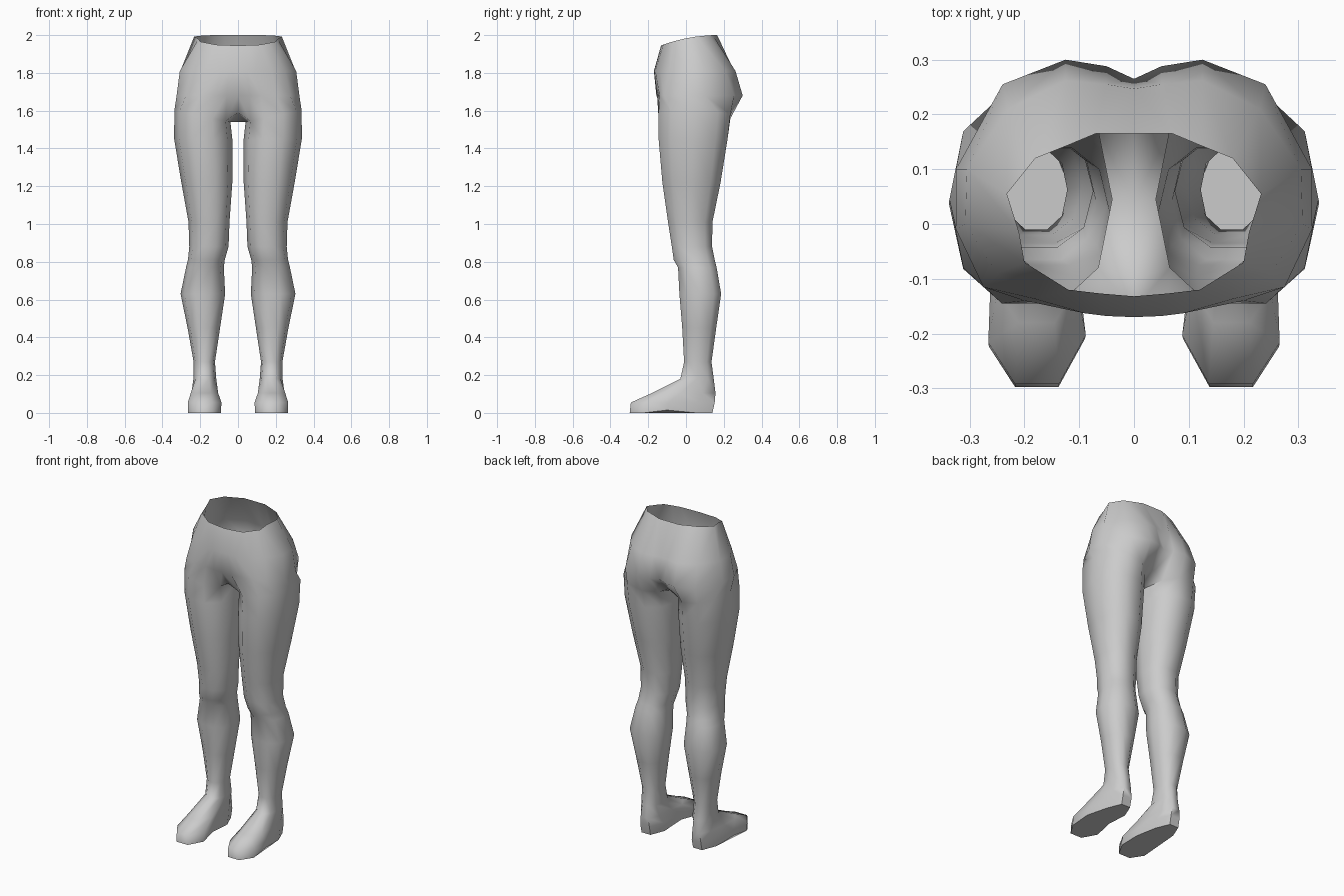
import bpy, bmesh, math

default_cube = bpy.data.objects.get("Cube")
if default_cube:
    bpy.data.objects.remove(default_cube, do_unlink=True)

SIDES = 10

# Plain grey surface
grey = bpy.data.materials.new("plain grey")
grey.use_nodes = True
colour = (0.6, 0.6, 0.6, 1)
grey.diffuse_color = colour
grey.node_tree.nodes["Principled BSDF"].inputs["Base Color"].default_value = colour


def soft(value, power=0.88):
    """Slightly squared circle component."""
    return math.copysign(abs(value) ** power, value)


# Unit outlines, both starting at the inner front and running outward
angles = [math.radians(252 + 36 * i) for i in range(SIDES)]
limb_outline = [(soft(math.cos(a)), soft(math.sin(a)) / soft(math.sin(math.radians(72)))) for a in angles]
foot_outline = [(-.45, -1), (.45, -1), (1, -.66), (.95, -.1), (.75, .6),
                (.35, 1), (-.35, 1), (-.75, .6), (-.85, -.1), (-1, -.6)]

# Limb rings: height, inner x, outer x, front y, back y
limb_rings = [
    (1.54, .04, .337, -.145, .235),
    (1.45, .03, .338, -.145, .22),
    (1.22, .03, .3, -.125, .183),
    (1.01, .045, .262, -.095, .14),
    (.88, .05, .258, -.075, .138),
    (.81, .07, .265, -.065, .152),
    (.77, .075, .275, -.042, .162),
    (.63, .068, .304, -.035, .186),
    (.45, .095, .267, -.02, .16),
    (.27, .122, .235, -.01, .135),
    (.18, .115, .236, -.03, .147),
]
foot_rings = [
    (.105, .105, .25, -.18, .156),
    (.055, .088, .266, -.292, .152),
    (0, .09, .265, -.298, .14),
]

# Pelvis half outlines from centre front round the side to centre back
hip_outline = [(0, -.157), (.06, -.153), (.12, -.145), (.2, -.14), (.275, -.115), (.325, -.01),
               (.325, .1), (.24, .255), (.125, .3), (.05, .288), (0, .265)]
belly_outline = [(0, -.17), (.05, -.168), (.09, -.163), (.18, -.137), (.25, -.09), (.308, 0),
                 (.305, .1), (.23, .21), (.125, .262), (.05, .255), (0, .247)]
waist_outline = [(0, -.132), (.06, -.127), (.12, -.12), (.16, -.095), (.2, -.07), (.21, -.015),
                 (.232, .055), (.18, .12), (.125, .142), (.07, .165), (0, .165)]

bm = bmesh.new()


def make_ring(outline, ring):
    z, inner, outer, front, back = ring
    cx, rx = (inner + outer) / 2, (outer - inner) / 2
    cy, ry = (front + back) / 2, (back - front) / 2
    return [bm.verts.new((cx + u * rx, cy + v * ry, z)) for u, v in outline]


def bridge(upper, lower, closed):
    count = len(upper)
    for i in range(count if closed else count - 1):
        j = (i + 1) % count
        bm.faces.new((upper[i], lower[i], lower[j], upper[j]))


# Leg and foot
rings = [make_ring(limb_outline, r) for r in limb_rings]
rings += [make_ring(foot_outline, r) for r in foot_rings]
for upper, lower in zip(rings, rings[1:]):
    bridge(upper, lower, True)
sole = rings[-1]
for i in (3, 8):
    sole[i].co.z = .015
bm.faces.new(sole[::-1])

# Raise the groin line toward the outside of the hip
thigh = rings[0]
for v in thigh:
    v.co.z += .06 * (v.co.x - .04) / .3

# Crotch bridge between the legs
crotch = [bm.verts.new((0, y, z)) for y, z in ((-.1, 1.59), (.04, 1.54), (.175, 1.585))]
inside = [thigh[9], thigh[8], thigh[7]]
bridge(crotch, inside, False)

# Pelvis, left open at the waist
lower = [crotch[0], thigh[9]] + thigh[:8] + [crotch[2]]
for outline, height in ((hip_outline, 1.68), (belly_outline, 1.81), (waist_outline, None)):
    upper = []
    for x, y in outline:
        z = height or 2 - .055 * ((.165 - y) / .297) ** 2
        upper.append(bm.verts.new((x, y, z)))
    bridge(upper, lower, False)
    lower = upper

bmesh.ops.recalc_face_normals(bm, faces=bm.faces)
sole_face = min(bm.faces, key=lambda f: f.calc_center_median().z)
if sole_face.normal.z > 0:
    bmesh.ops.reverse_faces(bm, faces=bm.faces)

mesh = bpy.data.meshes.new("hips_and_legs")
bm.to_mesh(mesh)
bm.free()
mesh.materials.append(grey)
body = bpy.data.objects.new("hips_and_legs", mesh)
bpy.context.collection.objects.link(body)

# Mirror to the other leg
mirror = body.modifiers.new("Mirror", "MIRROR")
mirror.use_axis[0] = True
mirror.use_clip = True
mirror.merge_threshold = .001

bpy.ops.object.select_all(action="DESELECT")
body.select_set(True)
bpy.context.view_layer.objects.active = body
bpy.ops.object.shade_smooth_by_angle(angle=math.radians(65))
